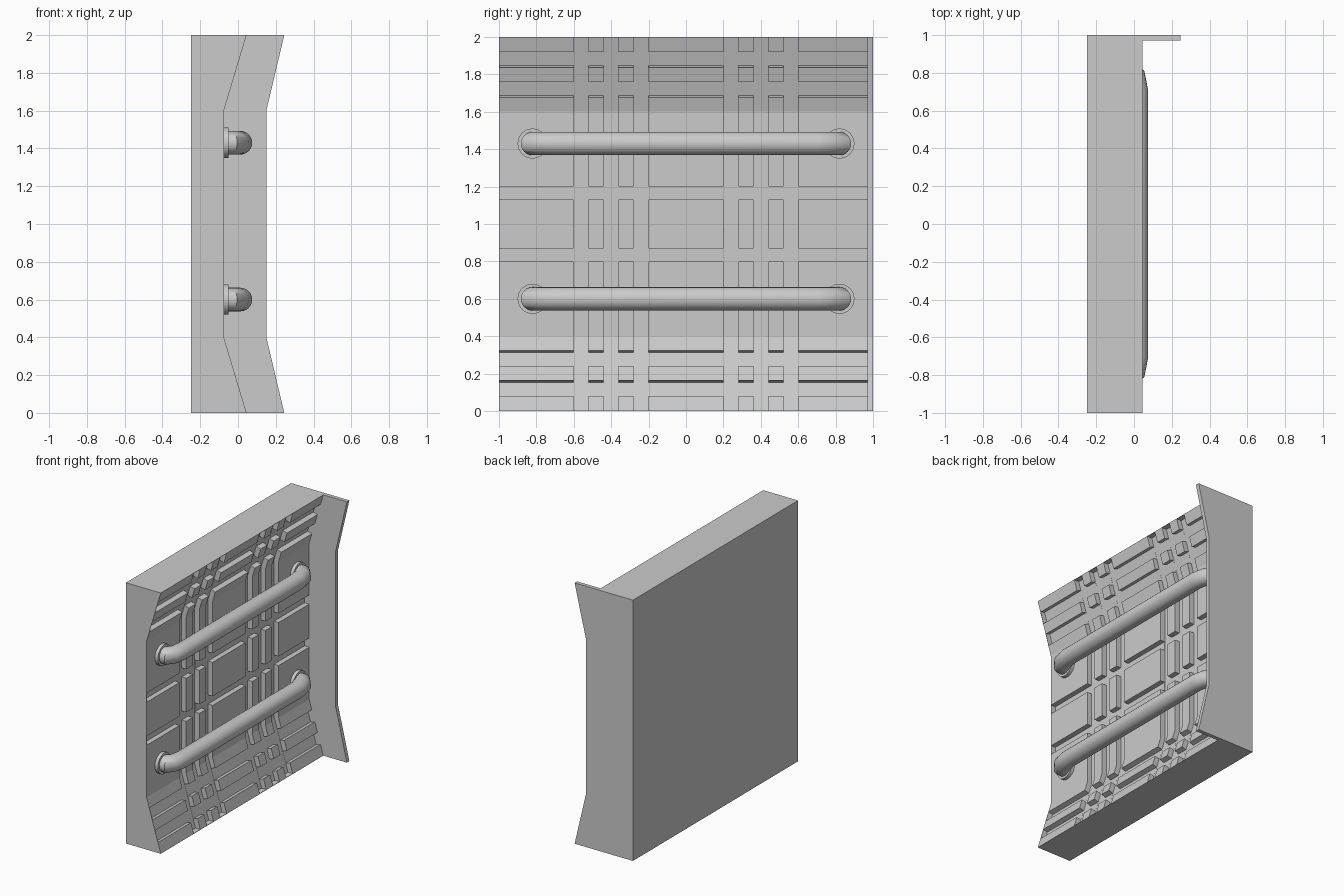
import bpy, bmesh, math
from mathutils import Vector

if "Cube" in bpy.data.objects:
    bpy.data.objects.remove(bpy.data.objects["Cube"])

grey = bpy.data.materials.new("light_grey")
grey.diffuse_color = (0.6, 0.6, 0.6, 1)
grey.use_nodes = True
grey.node_tree.nodes["Principled BSDF"].inputs["Base Color"].default_value = grey.diffuse_color


def finish(name, bm, smooth=False):
    bmesh.ops.recalc_face_normals(bm, faces=bm.faces)
    me = bpy.data.meshes.new(name)
    bm.to_mesh(me)
    bm.free()
    ob = bpy.data.objects.new(name, me)
    bpy.context.collection.objects.link(ob)
    me.materials.append(grey)
    bpy.ops.object.select_all(action='DESELECT')
    ob.select_set(True)
    bpy.context.view_layer.objects.active = ob
    if smooth:
        bpy.ops.object.shade_smooth_by_angle(angle=math.radians(35))
    return ob


def prism(bm, pts, y0, y1):
    """Extrude an (x, z) outline along y."""
    a = [bm.verts.new((x, y0, z)) for x, z in pts]
    b = [bm.verts.new((x, y1, z)) for x, z in pts]
    bm.faces.new(a)
    bm.faces.new(b[::-1])
    for i in range(len(pts)):
        j = (i + 1) % len(pts)
        bm.faces.new((a[i], b[i], b[j], a[j]))


def surf(z):
    """x of the panel front at height z."""
    return -0.075 + 0.3 * max(0, 0.4 - z, z - 1.6)


# panel body with flared top and bottom
LEVELS = (0, 0.4, 1.6, 2)
bm = bmesh.new()
prism(bm, [(-0.25, 0)] + [(surf(z), z) for z in LEVELS] + [(-0.25, 2)], -1, 0.97)
panel = finish("wall_panel", bm)

# vertical groove cutters
D, RIM = 0.04, 0.003
bm = bmesh.new()
zs = (RIM, 0.4, 1.6, 2 - RIM)
outline = [(surf(z) - D, z) for z in zs] + [(0.3, 2 - RIM), (0.3, RIM)]
for c in (0.24, 0.40, 0.56):
    for s in (-1, 1):
        prism(bm, outline, s * c - 0.04, s * c + 0.04)
vertical = finish("vertical_groove_cutter", bm)

# horizontal groove cutters, square to the local surface
bm = bmesh.new()
for z0, z1 in ((0.08, 0.165), (0.24, 0.325), (0.80, 0.87)):
    slope = 0.3 if z1 < 0.4 else 0
    n = Vector((1, slope)).normalized()
    depth = (D - 0.0005) * n.x
    p, q = Vector((surf(z0), z0)), Vector((surf(z1), z1))
    pts = [p - n * depth, q - n * depth, q + n * 0.03, p + n * 0.03]
    prism(bm, pts, -1 + RIM, 0.99)
    prism(bm, [(x, 2 - z) for x, z in pts], -1 + RIM, 0.99)
horizontal = finish("horizontal_groove_cutter", bm)

bpy.context.view_layer.objects.active = panel
for cutter in (vertical, horizontal):
    cutter.hide_render = True
    mod = panel.modifiers.new("groove", 'BOOLEAN')
    mod.operation = 'DIFFERENCE'
    mod.solver = 'EXACT'
    mod.object = cutter
    bpy.ops.object.modifier_apply(modifier=mod.name)
    bpy.data.objects.remove(cutter)

# end plate standing proud of the panel
bm = bmesh.new()
prism(bm, [(-0.25, 0), (0.245, 0), (0.15, 0.4), (0.15, 1.6), (0.245, 2), (-0.25, 2)], 0.97, 1)
finish("end_plate", bm)

# handrails: swept tube with bent ends, plus round flanges
R, SIDES = 0.0625, 24
half = [(-0.075, 0.82), (-0.035, 0.82), (-0.003, 0.78), (0.0125, 0.70)]
path = [Vector(p) for p in half] + [Vector((x, -y)) for x, y in half[::-1]]
for label, zc in (("lower", 0.60), ("upper", 1.43)):
    bm = bmesh.new()
    rings = []
    for i, p in enumerate(path):
        d0 = (p - path[i - 1]).normalized() if i else None
        d1 = (path[i + 1] - p).normalized() if i < len(path) - 1 else d0
        d0 = d0 or d1
        t = (d0 + d1).normalized()
        side = Vector((-t.y, t.x)) * (R / t.dot(d0))
        ring = []
        for k in range(SIDES):
            a = 2 * math.pi * k / SIDES
            v = p + side * math.cos(a)
            ring.append(bm.verts.new((v.x, v.y, zc + R * math.sin(a))))
        rings.append(ring)
    for r0, r1 in zip(rings, rings[1:]):
        for k in range(SIDES):
            j = (k + 1) % SIDES
            bm.faces.new((r0[k], r0[j], r1[j], r1[k]))
    bm.faces.new(rings[0])
    bm.faces.new(rings[-1])
    finish(label + "_handrail", bm, True)

    for s, end in ((-1, "front"), (1, "back")):
        bpy.ops.mesh.primitive_cylinder_add(vertices=32, radius=0.08, depth=0.035,
                                            location=(-0.0675, s * 0.82, zc),
                                            rotation=(0, math.pi / 2, 0))
        flange = bpy.context.object
        flange.name = f"{label}_{end}_flange"
        flange.data.materials.append(grey)
        bpy.ops.object.shade_smooth_by_angle(angle=math.radians(35))
